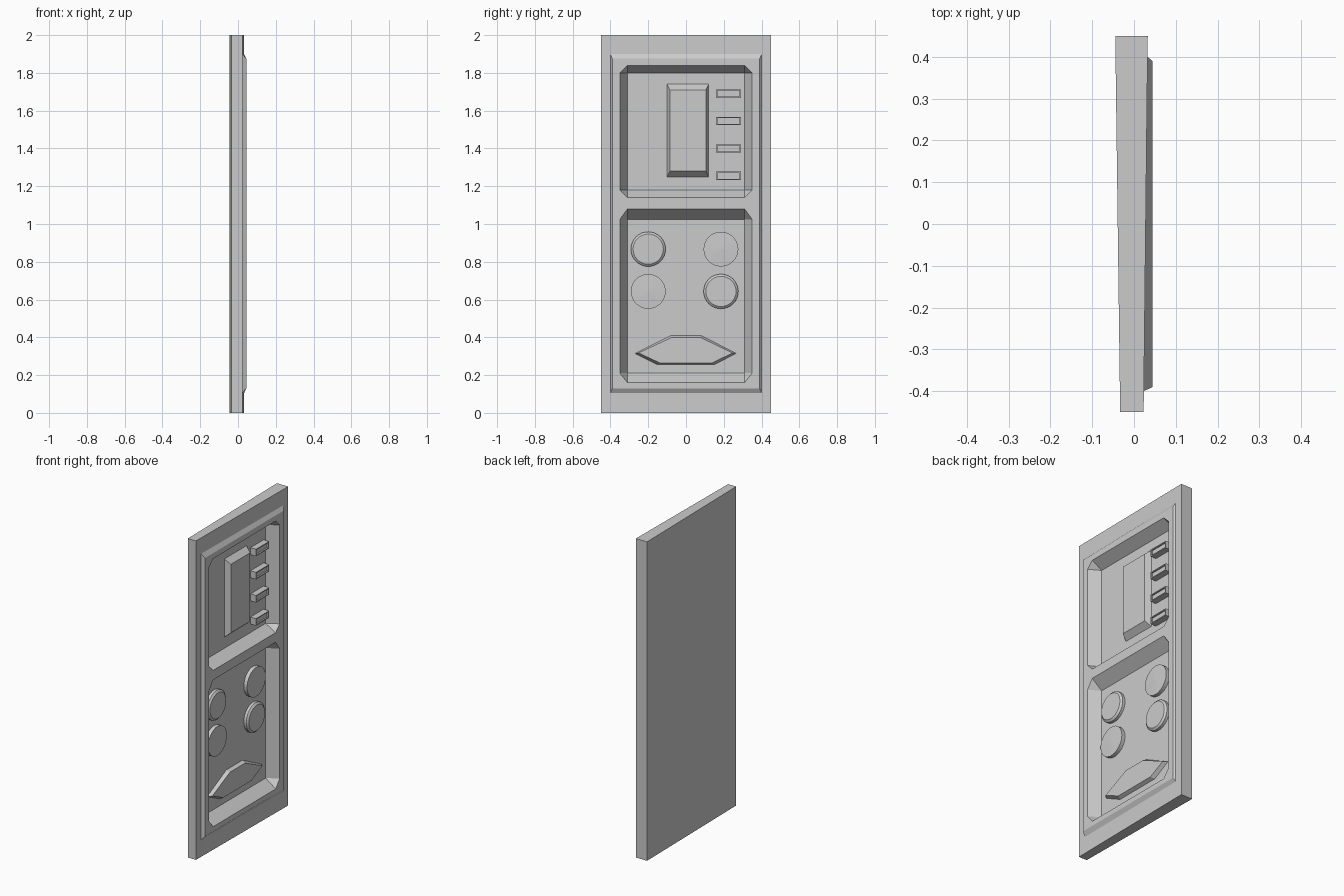
import bpy, bmesh, math

if "Cube" in bpy.data.objects:
    bpy.data.objects.remove(bpy.data.objects["Cube"], do_unlink=True)

grey = bpy.data.materials.new("panel grey")
grey.use_nodes = True
colour = (0.6, 0.6, 0.6, 1)
grey.diffuse_color = colour
grey.node_tree.nodes["Principled BSDF"].inputs["Base Color"].default_value = colour

FLOOR = -0.025    # depth of both recesses
SUNK = -0.03      # parts start just below the recess floor


def loft(name, rings):
    """Closed solid through outlines; each ring is (x or x-of-y function, [(y, z)])."""
    bm = bmesh.new()
    loops = []
    for x, outline in rings:
        loops.append([bm.verts.new((x(y) if callable(x) else x, y, z))
                      for y, z in outline])
    n = len(loops[0])
    for a, b in zip(loops, loops[1:]):
        for i in range(n):
            j = (i + 1) % n
            bm.faces.new((a[i], a[j], b[j], b[i]))
    bm.faces.new(loops[0][::-1])
    bm.faces.new(loops[-1])
    bmesh.ops.remove_doubles(bm, verts=bm.verts, dist=1e-5)
    bmesh.ops.recalc_face_normals(bm, faces=bm.faces)
    mesh = bpy.data.meshes.new(name)
    bm.to_mesh(mesh)
    bm.free()
    mesh.materials.append(grey)
    obj = bpy.data.objects.new(name, mesh)
    bpy.context.collection.objects.link(obj)
    return obj


def rect(y0, y1, z0, z1):
    return [(y0, z0), (y1, z0), (y1, z1), (y0, z1)]


def chamfered(y0, y1, z0, z1, cy, cz0, cz1):
    return [(y0 + cy, z0), (y1 - cy, z0), (y1, z0 + cz0), (y1, z1 - cz1),
            (y1 - cy, z1), (y0 + cy, z1), (y0, z1 - cz1), (y0, z0 + cz0)]


def doubled(y0, y1, z0, z1):
    """Rectangle whose corners repeat, to pair with a chamfered outline."""
    return [(y0, z0), (y1, z0), (y1, z0), (y1, z1),
            (y1, z1), (y0, z1), (y0, z1), (y0, z0)]


def circle(cy, cz, r, n=32):
    return [(cy + r * math.cos(2 * math.pi * i / n),
             cz + r * math.sin(2 * math.pi * i / n)) for i in range(n)]


def combine(target, other, operation):
    mod = target.modifiers.new(operation.lower(), "BOOLEAN")
    mod.operation = operation
    mod.solver = "EXACT"
    mod.object = other
    bpy.context.view_layer.objects.active = target
    bpy.ops.object.modifier_apply(modifier=mod.name)
    bpy.data.objects.remove(other, do_unlink=True)


# Slab, thicker towards +y
def slab_front(y):
    return 0.028 + 0.011 * y


def slab_back(y):
    return -0.039 - 0.013 * y


edge = rect(-0.45, 0.45, 0, 2)
slab = loft("door_slab", [(slab_back, edge), (slab_front, edge)])

# Raised border with sloping edges
border = rect(-0.4, 0.4, 0.105, 1.9)
combine(slab, loft("raised_border", [
    (0, border), (slab_front, border),
    (0.044, rect(-0.39, 0.39, 0.13, 1.875))]), "UNION")

# Two recesses with sloping walls and clipped corners
for z0, z1, low, high in ((1.14, 1.84, 0.04, 0.04), (0.16, 1.08, 0.05, 0.055)):
    mouth = chamfered(-0.35, 0.35, z0, z1, 0.04, low, high)
    combine(slab, loft("recess_cutter", [
        (FLOOR, doubled(-0.31, 0.31, z0 + low, z1 - high)),
        (0.044, mouth), (0.1, mouth)]), "DIFFERENCE")

# Upper recess: tall block and four small bars with inset faces
base = rect(-0.1, 0.12, 1.25, 1.74)
loft("tall_block", [(SUNK, base), (FLOOR, base),
                    (0.01, rect(-0.085, 0.105, 1.28, 1.71))])
for i in range(4):
    z = 1.69 - 0.145 * i
    outer = rect(0.16, 0.29, z - 0.022, z + 0.022)
    inner = rect(0.166, 0.284, z - 0.016, z + 0.016)
    loft(f"small_bar_{i + 1}", [(SUNK, outer), (0.013, outer),
                                (0.013, inner), (0.004, inner)])

# Lower recess: four round buttons, domed or rimmed
for name, y, z, rimmed in (("upper_left", -0.2, 0.867, True),
                           ("upper_right", 0.185, 0.867, False),
                           ("lower_left", -0.2, 0.643, False),
                           ("lower_right", 0.185, 0.643, True)):
    r = 0.092
    rings = [(SUNK, circle(y, z, r)), (-0.002, circle(y, z, r))]
    if rimmed:
        rings[1] = (-0.008, circle(y, z, r))
        rings.append((0.002, circle(y, z, 0.08)))
    else:
        rings.append((0.002, circle(y, z, 0.001)))
    loft(f"{name}_button", rings)

# Lower recess: six-sided plate with sloping edges
plate = [(-0.27, 0.315), (-0.15, 0.255), (0.15, 0.255),
         (0.265, 0.315), (0.08, 0.41), (-0.08, 0.41)]
top = [(y * 0.93, 0.333 + (z - 0.333) * 0.87) for y, z in plate]
loft("six_sided_plate", [(SUNK, plate), (FLOOR, plate), (-0.003, top)])
